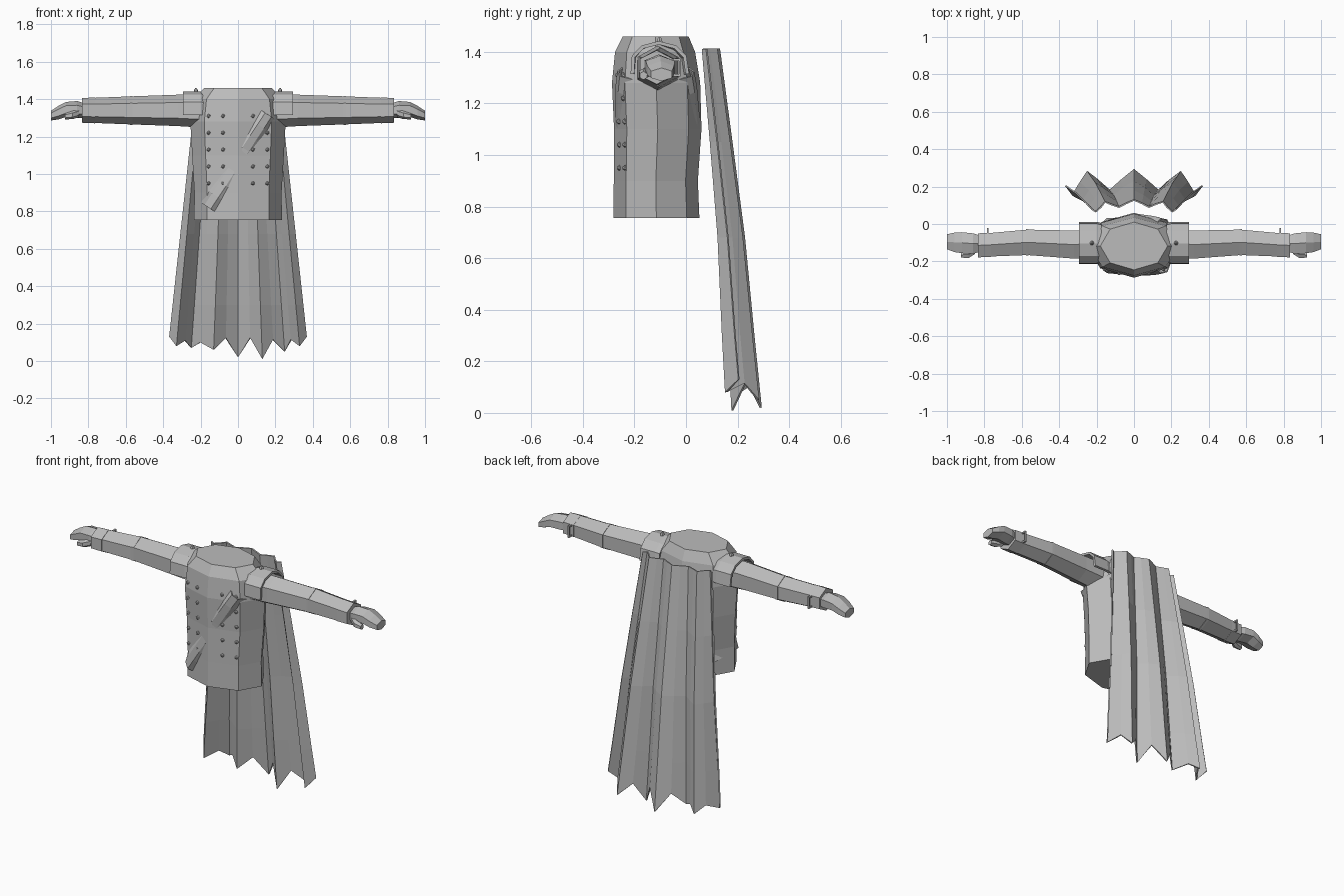
import bpy, bmesh, math
from mathutils import Vector

if "Cube" in bpy.data.objects:
    bpy.data.objects.remove(bpy.data.objects["Cube"])

grey = bpy.data.materials.new("cloth_grey")
grey.diffuse_color = (0.5, 0.5, 0.5, 1)
grey.use_nodes = True
grey.node_tree.nodes["Principled BSDF"].inputs["Base Color"].default_value = grey.diffuse_color


def make(name, verts, faces, mirror=False, thick=0, offset=-1):
    me = bpy.data.meshes.new(name)
    me.from_pydata(verts, [], faces)
    bm = bmesh.new()
    bm.from_mesh(me)
    bmesh.ops.recalc_face_normals(bm, faces=bm.faces)
    bm.to_mesh(me)
    bm.free()
    ob = bpy.data.objects.new(name, me)
    bpy.context.collection.objects.link(ob)
    me.materials.append(grey)
    if thick:
        m = ob.modifiers.new("thickness", 'SOLIDIFY')
        m.thickness, m.offset = thick, offset
    if mirror:
        ob.modifiers.new("mirror", 'MIRROR').use_mirror_merge = False
    return ob


def loft(name, rings, mirror=False):
    """Closed tube through equal rings, capped at both ends."""
    n = len(rings[0])
    verts = [v for r in rings for v in r]
    faces = [(i * n + j, i * n + (j + 1) % n, (i + 1) * n + (j + 1) % n, (i + 1) * n + j)
             for i in range(len(rings) - 1) for j in range(n)]
    faces += [tuple(range(n)), tuple(range(len(verts) - n, len(verts)))]
    return make(name, verts, faces, mirror)


def sheet(name, rows, mirror=False, thick=0.008, offset=-1):
    """Open grid through equal rows of points."""
    n = len(rows[0])
    verts = [v for r in rows for v in r]
    faces = [(i * n + j, i * n + j + 1, (i + 1) * n + j + 1, (i + 1) * n + j)
             for i in range(len(rows) - 1) for j in range(n - 1)]
    return make(name, verts, faces, mirror, thick, offset)


# Torso: eight-sided rings given as height, half width, front and back depth
body = [(0.755, .235, -.282, .052), (0.90, .233, -.28, .046), (1.10, .245, -.279, .06),
        (1.28, .255, -.287, .055), (1.40, .238, -.275, .035), (1.46, .18, -.245, .01)]


def body_at(z):
    for a, b in zip(body, body[1:]):
        if z <= b[0]:
            t = max(0, (z - a[0]) / (b[0] - a[0]))
            return [p + (q - p) * t for p, q in zip(a, b)]
    return body[-1]


def oct_ring(z, rx, yf, yb):
    c, ry = (yf + yb) / 2, (yb - yf) / 2
    return [(rx * math.cos(k * math.pi / 4), c + ry * math.sin(k * math.pi / 4), z)
            for k in range(8)]


loft("torso", [oct_ring(*r) for r in body])


def surface_y(x, z, side):
    """Depth of the faceted torso; side -1 is front, 1 is back."""
    _, rx, yf, yb = body_at(z)
    c, ry, u = (yf + yb) / 2, (yb - yf) / 2, min(abs(x) / rx, 1)
    h = 1 - u * 0.4142 if u < .7071 else .7071 - (u - .7071) * 2.414
    return c + side * ry * h


# Double rows of coat buttons
bm = bmesh.new()
for z in (.95, 1.04, 1.13, 1.22, 1.31):
    for x in (-.157, -.08, .08, .157):
        r = bmesh.ops.create_icosphere(bm, subdivisions=1, radius=.011)
        bmesh.ops.translate(bm, verts=r["verts"], vec=(x, surface_y(x, z, -1) - .002, z))
me = bpy.data.meshes.new("coat_buttons")
bm.to_mesh(me)
bm.free()
me.materials.append(grey)
bpy.context.collection.objects.link(bpy.data.objects.new("coat_buttons", me))

# Diagonal strap, front and back, sinking into the coat at the middle
along, across = Vector((.55, .835)), Vector((-.835, .55))
for side, name in ((-1, "strap_front"), (1, "strap_back")):
    rows = []
    for w in (-.045, -.02, .02, .045):
        row = []
        for k in range(9):
            t = k / 4 - 1
            p = Vector((0, 1.07)) + along * t * .295 + across * w
            lift = -.006 + .03 * abs(t) if abs(w) < .03 else -.015 + .014 * abs(t)
            row.append((p.x, surface_y(p.x, p.y, side) + side * lift, p.y))
        rows.append(row)
    sheet(name, rows, thick=0.006)


# Arms: six-sided sleeve, cuff and glove
def hex_ring(x, y, z, ry, rz):
    return [(x, y + ry * math.sin(k * math.pi / 3) / .866, z + rz * math.cos(k * math.pi / 3))
            for k in range(6)]


loft("sleeve", [hex_ring(*r) for r in (
    (.18, -.11, 1.335, .078, .088), (.32, -.11, 1.34, .075, .084),
    (.57, -.098, 1.34, .068, .075), (.80, -.113, 1.34, .062, .066))], True)
loft("cuff", [hex_ring(*r) for r in (
    (.765, -.112, 1.34, .065, .069), (.835, -.114, 1.34, .064, .066))], True)
loft("elbow_band", [hex_ring(*r) for r in (
    (.563, -.098, 1.34, .070, .078), (.577, -.098, 1.34, .070, .078))], True)
loft("glove", [hex_ring(*r) for r in (
    (.83, -.105, 1.34, .045, .04), (.86, -.105, 1.345, .055, .045),
    (.92, -.10, 1.345, .056, .04), (.96, -.098, 1.328, .052, .036),
    (1.0, -.095, 1.312, .04, .026))], True)
loft("thumb", [hex_ring(*r) for r in (
    (.85, -.145, 1.325, .015, .022), (.885, -.163, 1.315, .02, .022),
    (.925, -.165, 1.308, .014, .016))], True)


def block(name, lo, hi):
    ring = lambda z: [(lo[0], lo[1], z), (hi[0], lo[1], z), (hi[0], hi[1], z), (lo[0], hi[1], z)]
    return loft(name, [ring(lo[2]), ring(hi[2])], True)


# Small wrist loops behind each cuff
block("wrist_loop_upper", (.777, -.06, 1.365), (.787, -.022, 1.375))
block("wrist_loop_lower", (.777, -.06, 1.305), (.787, -.022, 1.315))
block("wrist_loop_bar", (.777, -.028, 1.305), (.787, -.022, 1.375))

# Arched shoulder pads with a stud on top
arch = [(-.215, 1.315), (-.21, 1.385), (-.172, 1.425), (-.105, 1.442),
        (-.038, 1.425), (.002, 1.385), (.012, 1.315)]
sheet("shoulder_pad", [[(x, -.102 + (y + .102) * s, 1.31 + (z - 1.31) * s) for y, z in arch]
                       for x, s in ((.175, .94), (.20, 1), (.295, 1))], True, .014, 1 - 2)
loft("shoulder_stud", [[(.225 + r * math.cos(k * math.pi / 3), -.102 + r * math.sin(k * math.pi / 3), z)
                        for k in range(6)] for z, r in ((1.435, .012), (1.448, .011), (1.46, .003))], True)

# Pleated cape: hem points as x, y, z with notches between the folds
hem = [(-.365, .205, .13), (-.33, .155, .08), (-.285, .225, .11), (-.25, .28, .07),
       (-.2, .24, .10), (-.13, .18, .06), (-.067, .235, .125), (0, .29, .02),
       (.067, .235, .125), (.13, .18, .01), (.185, .23, .115), (.25, .28, .05),
       (.285, .225, .115), (.33, .155, .08), (.365, .205, .13)]
neck_y = (.08, .065, .09, .118, .105, .09, .11, .128)


def cape_row(z):
    row = []
    for i, (x, y, z0) in enumerate(hem):
        ny = neck_y[min(i, 14 - i)]
        t = 1 if z is None else (1.412 - z) / (1.412 - z0)
        bow = 0 if z is None else .012 * math.sin(math.pi * t) ** 2
        row.append((x * (.62 + .38 * t), ny + (y - ny) * t + bow, z0 if z is None else z))
    return row


sheet("cape", [cape_row(z) for z in (1.412, 1.05, .68, .3, None)], thick=0.008, offset=0)
